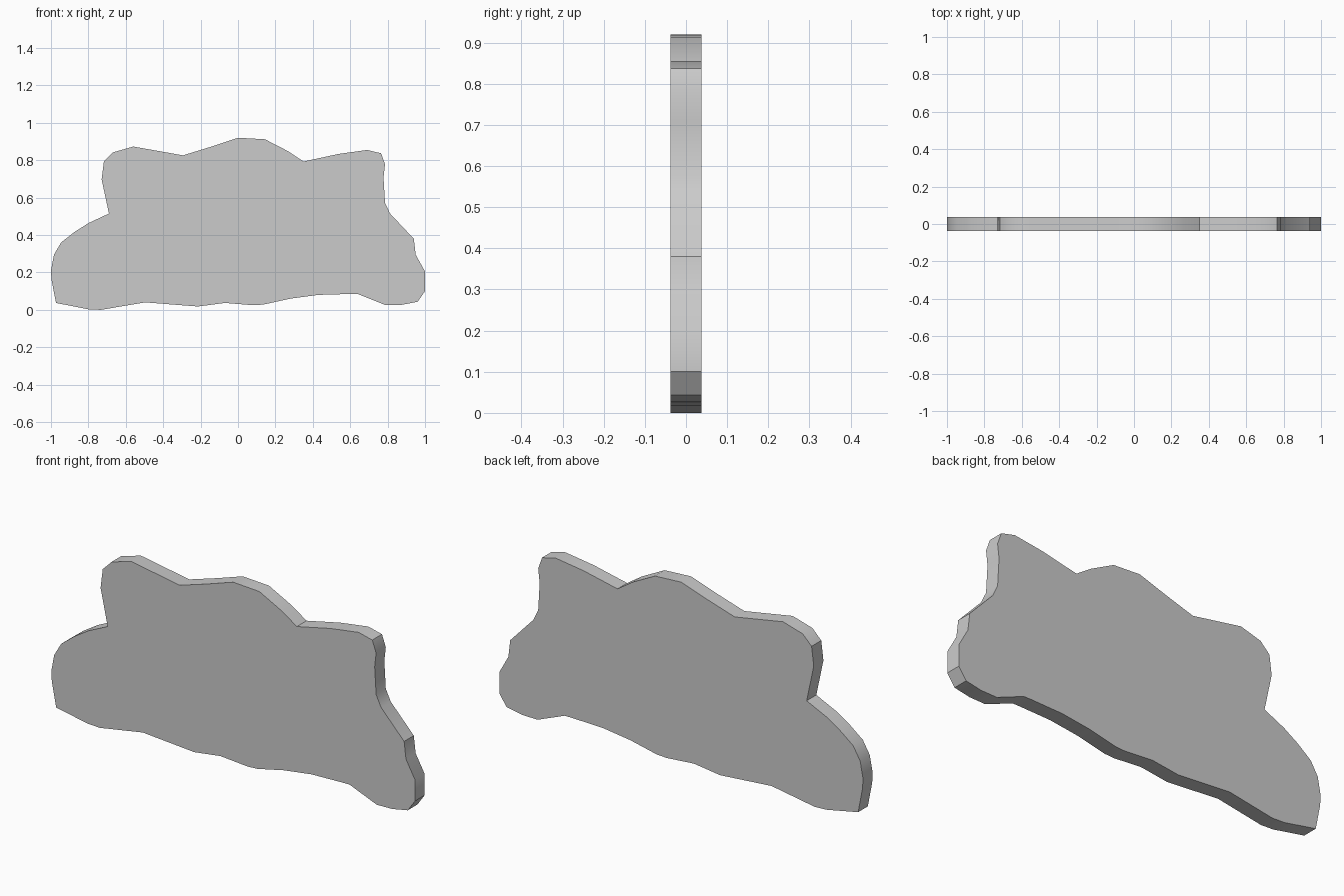
import bpy, bmesh

HALF = 0.038  # half thickness of the board

# Wavy silhouette in (x, z), counter-clockwise seen from the front
bottom = [(-0.973, 0.037), (-0.80, 0.003), (-0.733, 0.0), (-0.497, 0.04), (-0.214, 0.018),
          (-0.07, 0.037), (0.08, 0.025), (0.134, 0.028), (0.28, 0.06), (0.43, 0.08),
          (0.60, 0.085), (0.64, 0.085), (0.79, 0.025), (0.876, 0.027), (0.96, 0.043)]
right_side = [(1.0, 0.10), (1.0, 0.205), (0.95, 0.295), (0.94, 0.38), (0.813, 0.515),
              (0.786, 0.572), (0.778, 0.708), (0.786, 0.778), (0.765, 0.837)]
top = [(0.69, 0.855), (0.535, 0.833), (0.35, 0.793), (0.27, 0.847), (0.144, 0.912),
       (0.0, 0.92), (-0.145, 0.872), (-0.294, 0.826), (-0.56, 0.873)]
left_side = [(-0.668, 0.842), (-0.717, 0.793), (-0.729, 0.697), (-0.69, 0.515),
             (-0.797, 0.465), (-0.872, 0.418), (-0.946, 0.36), (-0.984, 0.295),
             (-1.0, 0.21), (-0.997, 0.16)]
outline = bottom + right_side + top + left_side

# Flat front face, extruded back to the full thickness
bm = bmesh.new()
front = bm.faces.new([bm.verts.new((x, -HALF, z)) for x, z in outline])
extruded = bmesh.ops.extrude_face_region(bm, geom=[front], use_keep_orig=True)
back_verts = [g for g in extruded["geom"] if isinstance(g, bmesh.types.BMVert)]
bmesh.ops.translate(bm, verts=back_verts, vec=(0, 2 * HALF, 0))
bmesh.ops.recalc_face_normals(bm, faces=bm.faces)

mesh = bpy.data.meshes.new("cloud_board")
bm.to_mesh(mesh)
bm.free()
board = bpy.data.objects.new("cloud_board", mesh)
bpy.context.collection.objects.link(board)

# Smooth rim with crisp front and back edges
bpy.context.view_layer.objects.active = board
board.select_set(True)
bpy.ops.object.shade_smooth_by_angle(angle=0.6)
